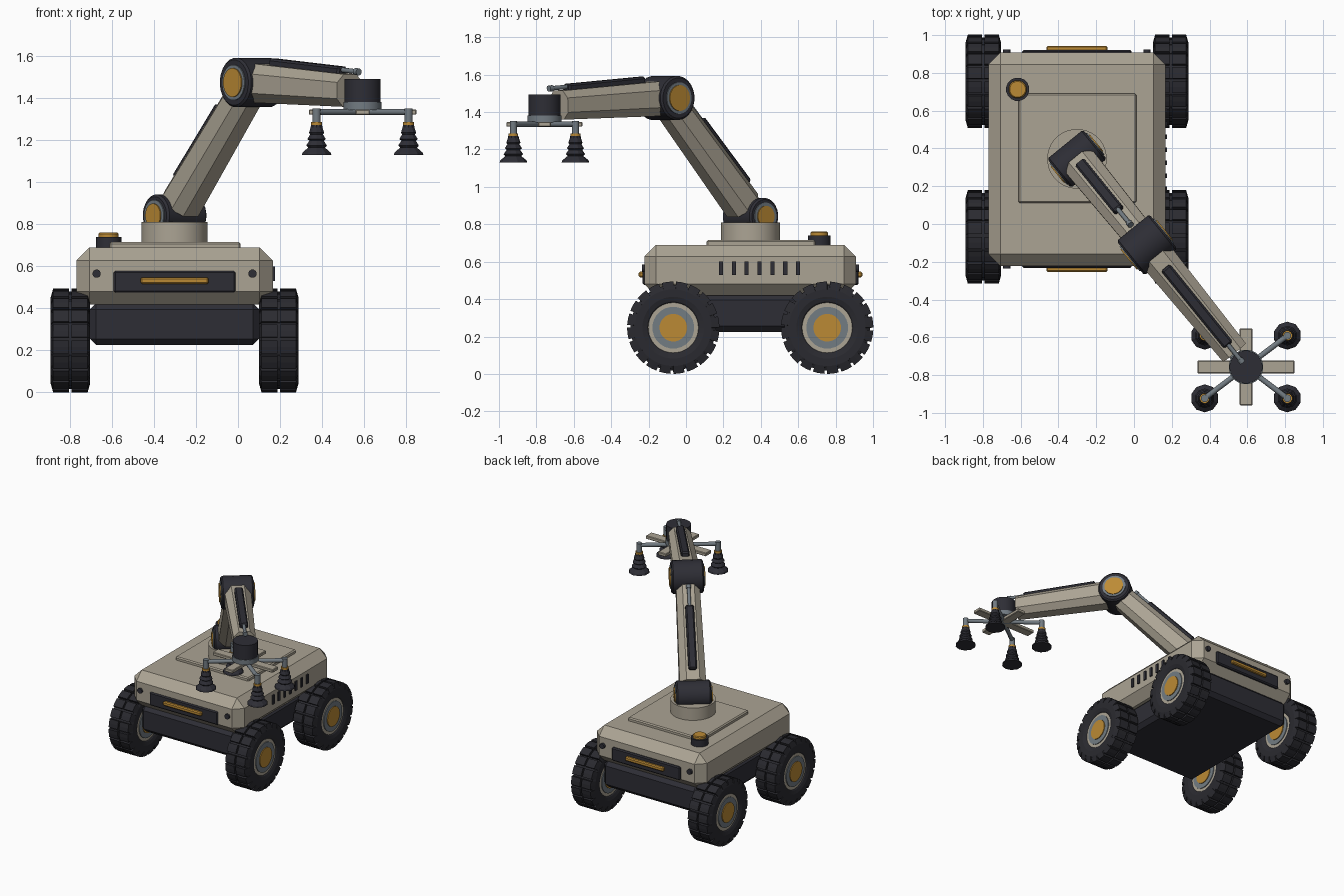
import bpy, bmesh, math
from mathutils import Vector, Matrix

if "Cube" in bpy.data.objects:
    bpy.data.objects.remove(bpy.data.objects["Cube"])


def mat(name, c):
    m = bpy.data.materials.new(name)
    m.diffuse_color = (*c, 1)
    m.use_nodes = True
    m.node_tree.nodes["Principled BSDF"].inputs["Base Color"].default_value = m.diffuse_color
    return m


BEIGE = mat("beige paint", (0.41, 0.37, 0.295))
DARK = mat("dark plastic", (0.027, 0.027, 0.036))
TYRE = mat("tyre rubber", (0.023, 0.023, 0.029))
AMBER = mat("amber", (0.50, 0.255, 0.035))
STEEL = mat("steel grey", (0.17, 0.20, 0.225))


def finish(name, bm, material, smooth=False):
    bmesh.ops.recalc_face_normals(bm, faces=bm.faces)
    me = bpy.data.meshes.new(name)
    bm.to_mesh(me)
    bm.free()
    me.materials.append(material)
    if smooth:
        for f in me.polygons:
            f.use_smooth = True
        me.set_sharp_from_angle(angle=math.radians(32))
    ob = bpy.data.objects.new(name, me)
    bpy.context.collection.objects.link(ob)
    return ob


def box(name, lo, hi, material, bevel=0.0, matrix=None):
    lo, hi = Vector(lo), Vector(hi)
    bm = bmesh.new()
    bmesh.ops.create_cube(bm, size=1)
    for v in bm.verts:
        v.co = Vector([(lo[i] + hi[i]) / 2 + v.co[i] * (hi[i] - lo[i]) for i in range(3)])
    if bevel:
        bmesh.ops.bevel(bm, geom=bm.edges[:], offset=bevel, segments=1, affect='EDGES')
    if matrix:
        bm.transform(matrix)
    return finish(name, bm, material)


def lathe(name, origin, axis, profile, angles, material, groove=None, smooth=True, closed=False):
    """Revolve (distance along axis, radius) points around an axis."""
    axis = Vector(axis).normalized()
    rot = axis.to_track_quat('Z', 'Y').to_matrix()
    if isinstance(angles, int):
        angles = [2 * math.pi * (i + 0.5) / angles for i in range(angles)]
    bm = bmesh.new()
    rings = []
    for k, a in enumerate(angles):
        ring = []
        for h, r in profile:
            if groove and groove(k):
                r = min(r, 0.228)
            ring.append(bm.verts.new(Vector(origin) + rot @ Vector((r * math.cos(a), r * math.sin(a), h))))
        rings.append(ring)
    n, m = len(rings), len(profile)
    for k in range(n):
        a, b = rings[k], rings[(k + 1) % n]
        for j in range(m if closed else m - 1):
            i = (j + 1) % m
            bm.faces.new((a[j], b[j], b[i], a[i]))
    if not closed:
        bm.faces.new([r[0] for r in rings])
        bm.faces.new([r[-1] for r in rings])
    return finish(name, bm, material, smooth)


def rod(name, p, q, r, material, n=24):
    p, q = Vector(p), Vector(q)
    return lathe(name, p, q - p, [(0, r), ((q - p).length, r)], n, material)


# ---- body ----
CX, CY = -0.302, 0.345
box("body_shell", (-0.77, -0.223, 0.418), (0.166, 0.908, 0.69), BEIGE, 0.063)
box("chassis", (CX - 0.403, -0.185, 0.225), (CX + 0.403, 0.875, 0.425), DARK, 0.03)
box("top_deck_plate", (-0.612, 0.11, 0.68), (0.012, 0.692, 0.715), BEIGE, 0.008)

for side, end in ((-1, "front"), (1, "rear")):
    def yr(a, b):
        return sorted((CY + side * a, CY + side * b))
    y0, y1 = yr(0.55, 0.577)
    box(end + "_panel", (-0.592, y0, 0.475), (-0.012, y1, 0.578), DARK, 0.008)
    y0, y1 = yr(0.56, 0.598)
    box(end + "_light_bar", (-0.464, y0, 0.516), (-0.14, y1, 0.547), AMBER, 0.007)
    for x in (-0.673, 0.069):
        rod(end + "_bolt", (x, CY + side * 0.55, 0.565), (x, CY + side * 0.58, 0.565), 0.02, DARK, 12)

for i in range(7):
    y = 0.187 + i * 0.0687
    box("side_vent", (0.15, y - 0.011, 0.53), (0.175, y + 0.011, 0.6), DARK)

# ---- beacon ----
lathe("beacon_base", (-0.616, 0.713, 0.68), (0, 0, 1), [(0, 0.062), (0.06, 0.062)], 16, DARK)
lathe("beacon_lamp", (-0.616, 0.713, 0.735), (0, 0, 1), [(0, 0.048), (0.02, 0.048), (0.026, 0.042)], 16, AMBER)

# ---- wheels: lugged tyre and layered hub ----
LUGS = 20
step = 2 * math.pi / LUGS
lug_angles = [step * i + step * f for i in range(LUGS) for f in (0.0, 0.40, 0.80, 0.805, 0.995)]
half = [(0.076, 0.13), (0.086, 0.14), (0.094, 0.165), (0.094, 0.205), (0.082, 0.247), (0.006, 0.247), (0.006, 0.232)]
tyre_profile = half + [(-h, r) for h, r in reversed(half)]
for x in (CX - 0.496, CX + 0.496):
    for y, tag in ((-0.068, "front"), (0.755, "rear")):
        o = (x, y, 0.247)
        lathe(tag + "_tyre", o, (1, 0, 0), tyre_profile, lug_angles, TYRE,
              groove=lambda k: k % 5 > 2, smooth=False, closed=True)
        for nm, w, r, m in (("rim", 0.08, 0.136, BEIGE), ("hub_ring", 0.086, 0.112, STEEL), ("hub_cap", 0.092, 0.074, AMBER)):
            rod(f"{tag}_{nm}", (x - w, y, 0.247), (x + w, y, 0.247), r, m)

# ---- arm ----
U = Vector((0.631, -0.776, 0)).normalized()    # arm heading
P = Vector((-U.y, U.x, 0))                     # joint axis


def at(s, z):
    return Vector((CX, CY, z)) + U * s


rod("turret_base", (CX, CY, 0.70), (CX, CY, 0.81), 0.158, BEIGE, 32)


def joint(name, c, r, w, ring, cap):
    lathe(name + "_joint", c, P, [(-w, r - 0.01), (-w + 0.01, r), (w - 0.01, r), (w, r - 0.01)], 24, DARK)
    for nm, extra, rr, m in (("ring", 0.006, ring, STEEL), ("cap", 0.012, cap, AMBER)):
        rod(f"{name}_{nm}", c - P * (w + extra), c + P * (w + extra), rr, m)


shoulder, elbow, wrist = at(0, 0.842), at(0.587, 1.475), at(1.32, 1.437)
joint("shoulder", shoulder, 0.1, 0.122, 0.075, 0.057)
joint("elbow", elbow, 0.118, 0.112, 0.085, 0.069)


def arm_link(name, a, b, start, end, w0, w1, cover, rod_end):
    """Tapered chamfered beam with a raised cover and a piston rod on top."""
    d = (b - a).normalized()
    n = d.cross(P)
    M = Matrix((d, P, n)).transposed().to_4x4()
    M.translation = a
    bm = bmesh.new()
    ends = []
    for x, w in ((start, w0), (end, w1)):
        h, c = w / 2, w / 2 * 0.5
        pts = [(h, -c), (h, c), (c, h), (-c, h), (-h, c), (-h, -c), (-c, -h), (c, -h)]
        ends.append([bm.verts.new(M @ Vector((x, y, z))) for y, z in pts])
    for i in range(8):
        j = (i + 1) % 8
        bm.faces.new((ends[0][i], ends[0][j], ends[1][j], ends[1][i]))
    bm.faces.new(ends[0])
    bm.faces.new(ends[1])
    finish(name + "_beam", bm, BEIGE)

    def top(x):
        return (w0 + (w1 - w0) * (x - start) / (end - start)) / 2
    tilt = Matrix.Rotation(math.atan2(top(cover[0]) - top(cover[1]), cover[1] - cover[0]), 4, 'Y')
    T = M @ Matrix.Translation((cover[0], 0, top(cover[0]))) @ tilt
    L = cover[1] - cover[0]
    box(name + "_cover", (0, -0.03, -0.02), (L, 0.03, 0.032), DARK, 0.01, T)
    R = rod_end - cover[0]
    rod(name + "_piston", T @ Vector((L - 0.05, 0, 0.016)), T @ Vector((R, 0, 0.016)), 0.012, STEEL, 12)
    rod(name + "_piston_tip", T @ Vector((R - 0.025, 0, 0.016)), T @ Vector((R, 0, 0.016)), 0.017, STEEL, 12)


arm_link("upper_arm", shoulder, elbow, 0.08, 0.80, 0.185, 0.165, (0.15, 0.62), 0.77)
arm_link("forearm", elbow, wrist, 0.07, 0.735, 0.185, 0.155, (0.15, 0.68), 0.80)

# ---- gripper ----
GX, GY = 0.593, -0.757
rod("wrist_motor", (GX, GY, 1.38), (GX, GY, 1.493), 0.087, DARK)
rod("wrist_flange", (GX, GY, 1.345), (GX, GY, 1.382), 0.092, STEEL)
box("gripper_bar_wide", (GX - 0.256, GY - 0.034, 1.322), (GX + 0.256, GY + 0.034, 1.347), BEIGE, 0.004)
box("gripper_bar_long", (GX - 0.034, GY - 0.203, 1.3215), (GX + 0.034, GY + 0.203, 1.3465), BEIGE, 0.004)

# bellows suction cups on diagonal rods
bellows = [(0, 0.074), (0.012, 0.07), (0.035, 0.042), (0.045, 0.052), (0.068, 0.036), (0.076, 0.046),
           (0.098, 0.032), (0.106, 0.038), (0.13, 0.03), (0.142, 0.028)]
for sx in (-1, 1):
    for sy in (-1, 1):
        x, y = GX + sx * 0.219, GY + sy * 0.166
        rod("cup_rod", (GX, GY, 1.335), (x, y, 1.335), 0.015, STEEL, 12)
        rod("cup_stem", (x, y, 1.26), (x, y, 1.352), 0.02, STEEL, 12)
        rod("cup_collar", (x, y, 1.268), (x, y, 1.286), 0.027, AMBER, 12)
        lathe("suction_cup", (x, y, 1.13), (0, 0, 1), bellows, 10, DARK, smooth=False)
